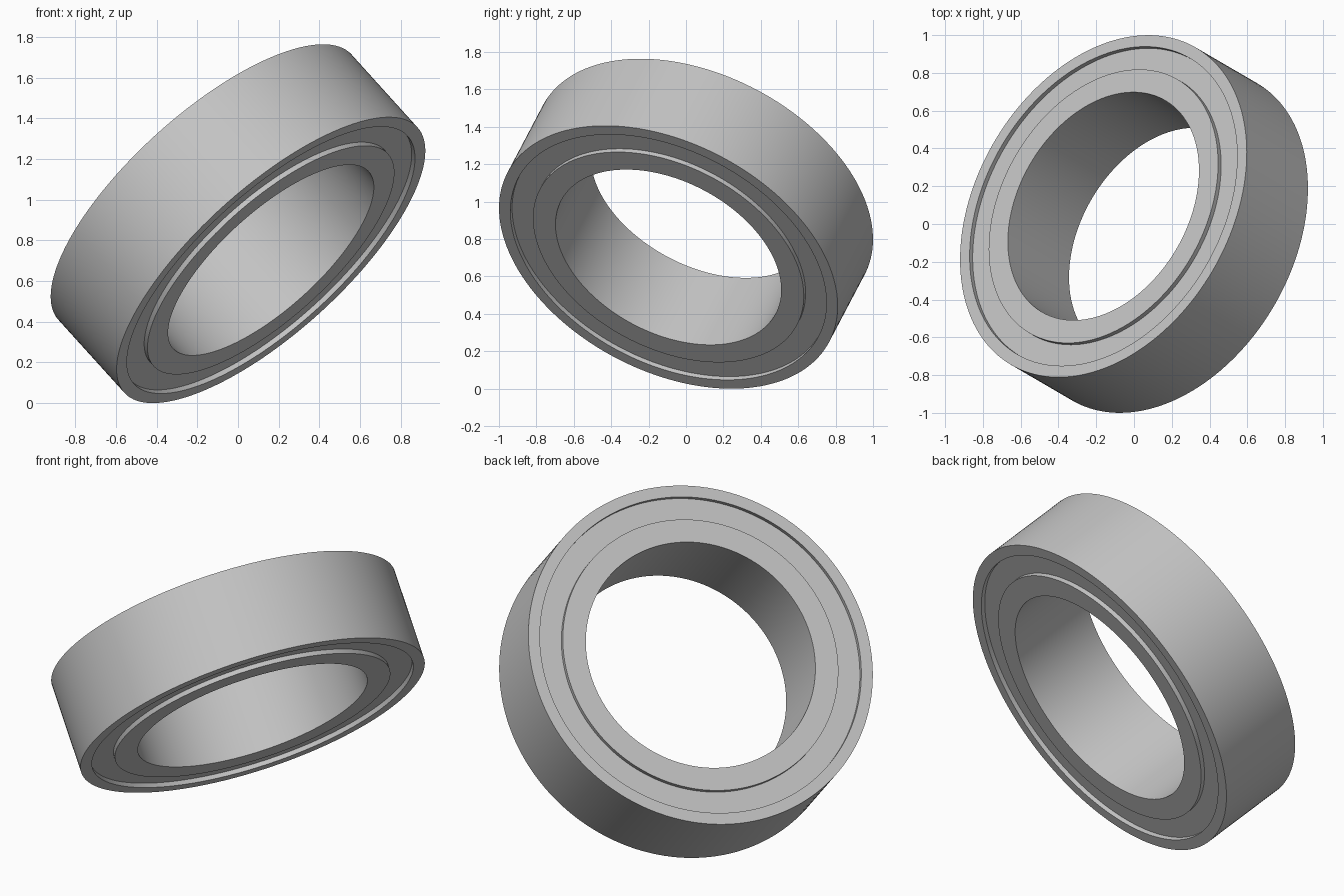
import bpy
import bmesh
import math
from mathutils import Vector, Matrix

if "Cube" in bpy.data.objects:
    bpy.data.objects.remove(bpy.data.objects["Cube"], do_unlink=True)

# Proportions of the bearing, in units of the ring scale
UNIT = 0.1296
BORE, INNER_RIM, OUTER_RIM, OUTSIDE = (r * UNIT for r in (5, 6, 7, 7.5))
HALF = 2 * UNIT
RECESS = 0.2 * UNIT
SHIELD = 0.3 * UNIT
SEGMENTS = 160

# Tilt of the bearing axis
axis = Vector((-0.625, 0.364, 0.691)).normalized()
placement = Matrix.Translation((0, 0, 0.882)) @ axis.to_track_quat('Z', 'Y').to_matrix().to_4x4()

steel = bpy.data.materials.new("steel_grey")
steel.use_nodes = True
steel.diffuse_color = (0.55, 0.55, 0.55, 1)
steel.node_tree.nodes["Principled BSDF"].inputs["Base Color"].default_value = steel.diffuse_color


def ring(name, r_in, r_out, z_low, z_high):
    """Revolve a rectangular section around the bearing axis."""
    bm = bmesh.new()
    section = [(r_in, z_low), (r_out, z_low), (r_out, z_high), (r_in, z_high)]
    loops = []
    for i in range(SEGMENTS):
        a = math.tau * i / SEGMENTS
        loops.append([bm.verts.new((r * math.cos(a), r * math.sin(a), z)) for r, z in section])
    for i, here in enumerate(loops):
        there = loops[(i + 1) % SEGMENTS]
        for j in range(4):
            k = (j + 1) % 4
            bm.faces.new((here[j], there[j], there[k], here[k]))
    bmesh.ops.recalc_face_normals(bm, faces=bm.faces)
    mesh = bpy.data.meshes.new(name)
    bm.to_mesh(mesh)
    bm.free()
    mesh.materials.append(steel)
    obj = bpy.data.objects.new(name, mesh)
    bpy.context.collection.objects.link(obj)
    obj.matrix_world = placement
    bpy.ops.object.select_all(action='DESELECT')
    obj.select_set(True)
    bpy.context.view_layer.objects.active = obj
    bpy.ops.object.shade_smooth_by_angle(angle=math.radians(30))
    return obj


# Races
ring("outer_race", OUTER_RIM, OUTSIDE, -HALF, HALF)
ring("inner_race", BORE, INNER_RIM, -HALF, HALF)

# Recessed shields closing the gap on both faces
face = HALF - RECESS
ring("upper_shield", INNER_RIM, OUTER_RIM, face - SHIELD, face)
ring("lower_shield", INNER_RIM, OUTER_RIM, -face, SHIELD - face)
